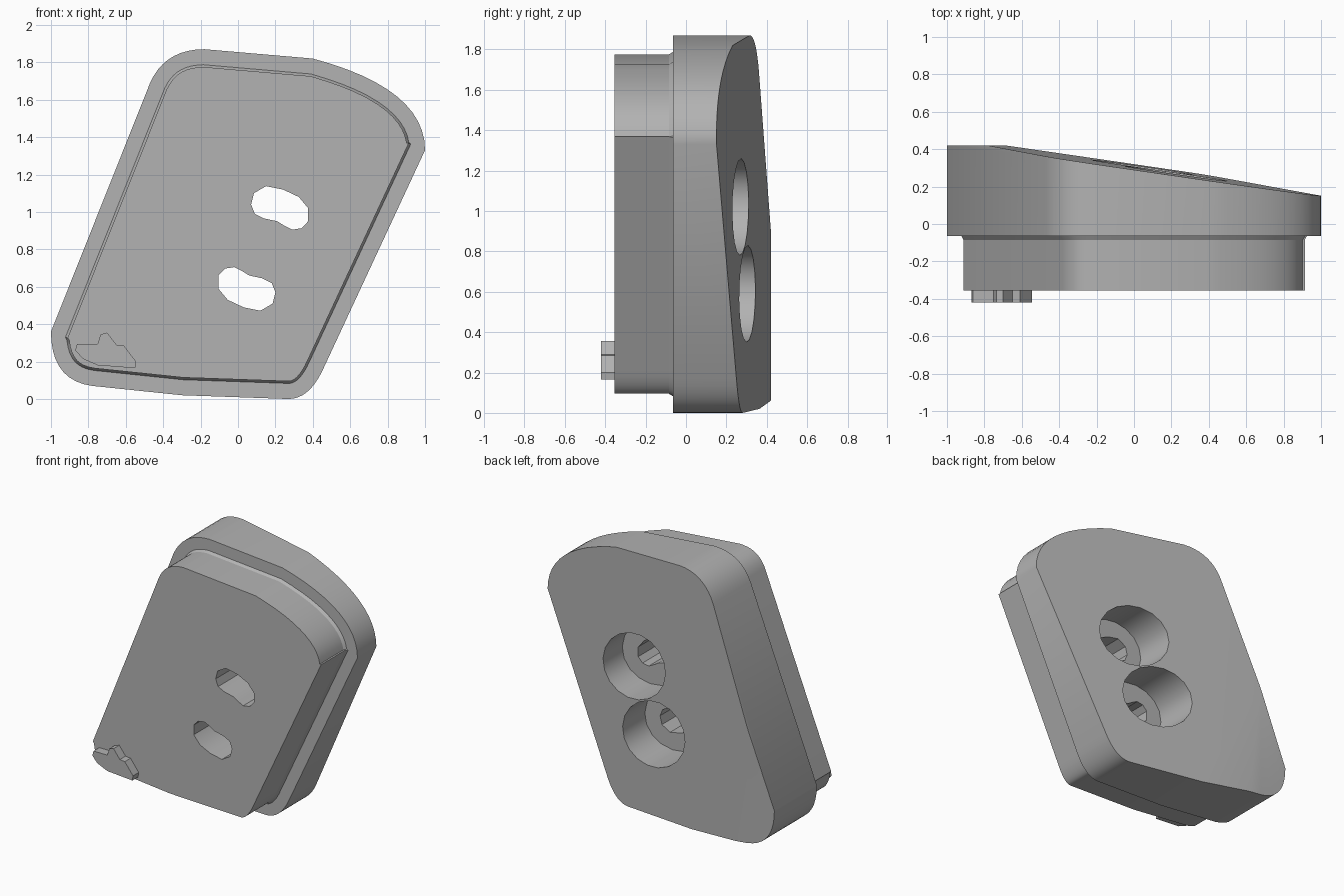
import bpy, bmesh, math
from mathutils import Vector

cube = bpy.data.objects.get("Cube")
if cube:
    bpy.data.objects.remove(cube, do_unlink=True)

grey = bpy.data.materials.new("plain_grey")
grey.use_nodes = True
COLOUR = (0.45, 0.45, 0.45, 1)
grey.diffuse_color = COLOUR
grey.node_tree.nodes["Principled BSDF"].inputs["Base Color"].default_value = COLOUR


def curve(a, c, b, n=9):
    """Points of a rounded corner from a to b, pulled towards c."""
    a, c, b = Vector(a), Vector(c), Vector(b)
    return [a * (1 - t) ** 2 + c * 2 * t * (1 - t) + b * t * t
            for t in (i / n for i in range(n + 1))]


def inset(points, d):
    """Move a clockwise outline inward by d."""
    out = []
    for i, p in enumerate(points):
        way = points[(i + 1) % len(points)] - points[i - 1]
        out.append(p + Vector((way.y, -way.x)).normalized() * d)
    return out


def loft(name, layers):
    """Solid through (outline, y) layers, outlines lying in x and z."""
    bm = bmesh.new()
    rings = [[bm.verts.new((p[0], y, p[1])) for p in pts] for pts, y in layers]
    bm.faces.new(rings[0])
    bm.faces.new(rings[-1])
    for low, high in zip(rings, rings[1:]):
        for i in range(len(low)):
            bm.faces.new((low[i - 1], low[i], high[i], high[i - 1]))
    bmesh.ops.recalc_face_normals(bm, faces=bm.faces)
    mesh = bpy.data.meshes.new(name)
    bm.to_mesh(mesh)
    bm.free()
    mesh.materials.append(grey)
    obj = bpy.data.objects.new(name, mesh)
    bpy.context.collection.objects.link(obj)
    return obj


def slice_back(obj, point, normal):
    """Remove what lies behind a plane and close the cut."""
    bm = bmesh.new()
    bm.from_mesh(obj.data)
    cut = bmesh.ops.bisect_plane(bm, geom=bm.verts[:] + bm.edges[:] + bm.faces[:],
                                 plane_co=point, plane_no=normal, clear_outer=True)
    edges = [e for e in cut["geom_cut"] if isinstance(e, bmesh.types.BMEdge)]
    bmesh.ops.contextual_create(bm, geom=edges)
    bmesh.ops.recalc_face_normals(bm, faces=bm.faces)
    bm.to_mesh(obj.data)
    bm.free()


def activate(obj):
    bpy.ops.object.select_all(action="DESELECT")
    obj.select_set(True)
    bpy.context.view_layer.objects.active = obj


def carve(obj, cutter):
    mod = obj.modifiers.new("carve", "BOOLEAN")
    mod.operation, mod.solver, mod.object = "DIFFERENCE", "EXACT", cutter
    activate(obj)
    bpy.ops.object.modifier_apply(modifier=mod.name)


# Slanted outline with four rounded corners
outline = (curve((-1, .36), (-1, .36), (-.47, 1.69), 1)[:1]
           + curve((-.47, 1.69), (-.39, 1.87), (-.18, 1.87))
           + curve((.4, 1.82), (1, 1.66), (1, 1.33), 12)
           + curve((.46, .17), (.385, 0), (.27, 0))
           + [Vector((-.3, .02))]
           + curve((-.78, .07), (-1, .1), (-1, .36))[:-1])

# Main body with a sloping back
body = loft("main_body", [(outline, -.065), (outline, .6)])
slice_back(body, (0, .32, 0), Vector((.147, 1, .0165)).normalized())
slice_back(body, (0, .42, 0), (0, 1, 0))

# Raised front plug with a small flare at its root
rim = inset(outline, .095)
root = inset(outline, .083)
plug = loft("front_plug", [(rim, -.355), (rim, -.085), (root, -.065), (root, -.05)])

# Bean-shaped through slots, each in an oval recess from the back
bean = [(-.155, .02), (-.14, .08), (-.075, .118), (.015, .1), (.1, .06),
        (.15, 0), (.15, -.07), (.115, -.107), (.065, -.115), (.025, -.095),
        (-.015, -.07), (-.085, -.055), (-.135, -.03)]
tilt = math.radians(-23)
for cx, cz, turn in ((.225, 1.02, 1), (.045, .59, -1)):
    slot_points = [(cx + turn * x, cz + turn * z) for x, z in bean]
    oval = []
    for i in range(18):
        a = math.tau * i / 18
        u, v = .285 * math.cos(a), .23 * math.sin(a)
        oval.append((cx + u * math.cos(tilt) - v * math.sin(tilt),
                     cz + u * math.sin(tilt) + v * math.cos(tilt)))
    slot = loft("slot_cutter", [(slot_points, -.6), (slot_points, .1)])
    recess = loft("recess_cutter", [(oval, .01), (oval, .7)])
    carve(body, recess)
    carve(body, slot)
    carve(plug, slot)
    for cutter in (slot, recess):
        bpy.data.objects.remove(cutter, do_unlink=True)

# Small key tab on the lower front corner
tab_points = [(-.87, .26), (-.86, .295), (-.75, .295), (-.735, .345), (-.7, .355),
              (-.65, .29), (-.61, .285), (-.545, .2), (-.55, .165), (-.75, .18),
              (-.83, .215)]
tab = loft("key_tab", [(tab_points, -.42), (tab_points, -.35)])

for obj in (body, plug):
    activate(obj)
    bpy.ops.object.shade_smooth_by_angle(angle=math.radians(30))
